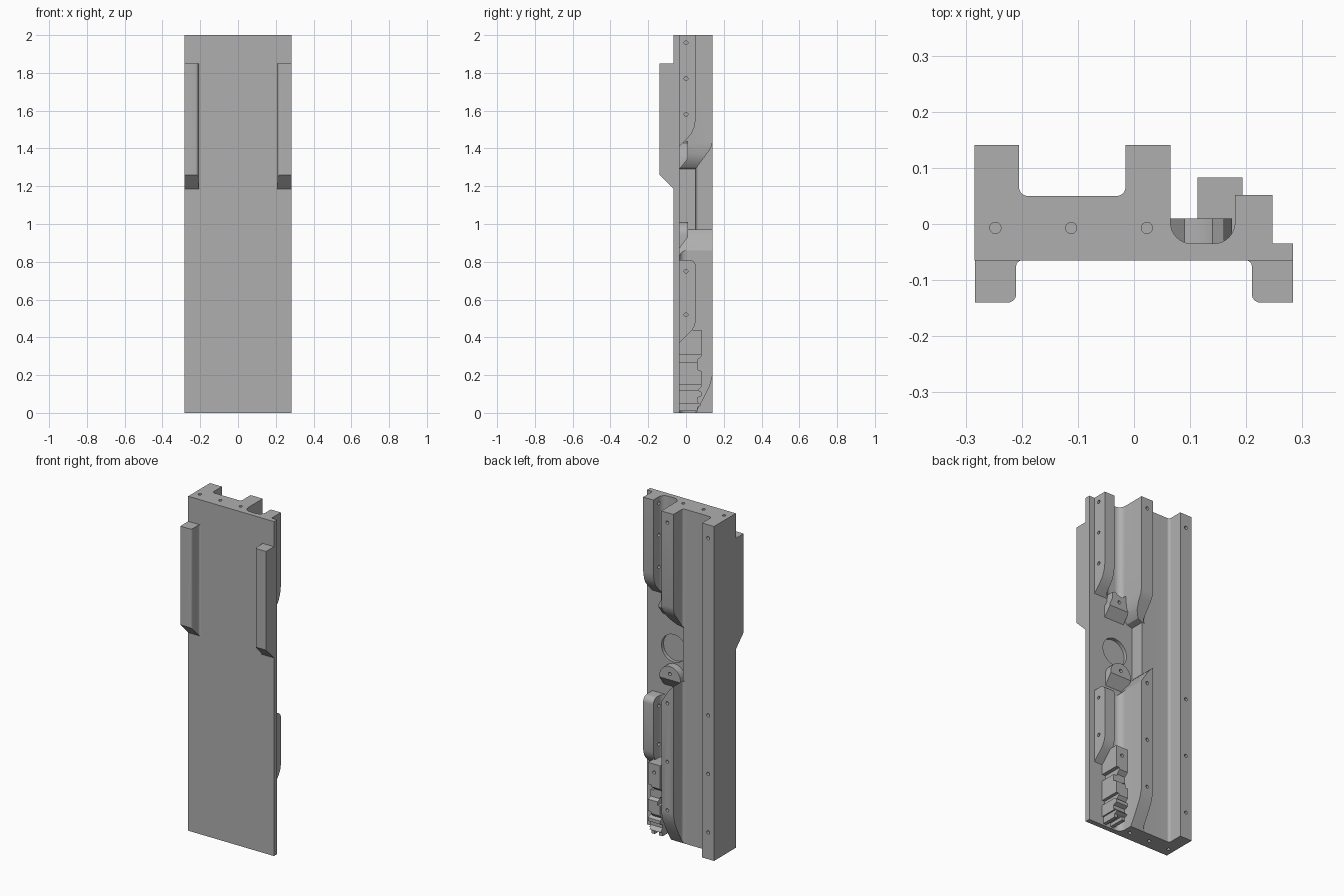
import bpy, bmesh, math
from mathutils import Matrix, Vector

if "Cube" in bpy.data.objects:
    bpy.data.objects.remove(bpy.data.objects["Cube"])

grey = bpy.data.materials.new("plain grey")
grey.diffuse_color = (0.43, 0.43, 0.43, 1)
grey.use_nodes = True
grey.node_tree.nodes["Principled BSDF"].inputs["Base Color"].default_value = grey.diffuse_color


def arc(cx, cy, r, a0, a1, n=8):
    return [(cx + r * math.cos(math.radians(a0 + (a1 - a0) * i / n)),
             cy + r * math.sin(math.radians(a0 + (a1 - a0) * i / n))) for i in range(n + 1)]


def finish(name, bm):
    bmesh.ops.recalc_face_normals(bm, faces=bm.faces)
    me = bpy.data.meshes.new(name)
    bm.to_mesh(me)
    bm.free()
    ob = bpy.data.objects.new(name, me)
    bpy.context.collection.objects.link(ob)
    me.materials.append(grey)
    return ob


def prism(name, pts, axis, a, b):
    """Extrude a 2D outline: axis x takes (y,z), y takes (x,z), z takes (x,y)."""
    place = {'x': lambda p, t: (t, p[0], p[1]),
             'y': lambda p, t: (p[0], t, p[1]),
             'z': lambda p, t: (p[0], p[1], t)}[axis]
    bm = bmesh.new()
    lo = [bm.verts.new(place(p, a)) for p in pts]
    hi = [bm.verts.new(place(p, b)) for p in pts]
    bm.faces.new(lo)
    bm.faces.new(hi[::-1])
    for i in range(len(pts)):
        j = (i + 1) % len(pts)
        bm.faces.new((lo[i], lo[j], hi[j], hi[i]))
    return finish(name, bm)


def boolean(ob, tool, op):
    m = ob.modifiers.new("cut", 'BOOLEAN')
    m.operation, m.object, m.solver = op, tool, 'EXACT'
    bpy.context.view_layer.objects.active = ob
    bpy.ops.object.modifier_apply(modifier=m.name)
    bpy.data.objects.remove(tool)


def drill(ob, spots, axis, r=0.01, depth=0.04, r2=None):
    """Blind or through holes centred on the given points."""
    rot = {'x': Matrix.Rotation(math.pi / 2, 4, 'Y'),
           'y': Matrix.Rotation(math.pi / 2, 4, 'X'), 'z': Matrix()}[axis]
    bm = bmesh.new()
    for s in spots:
        bmesh.ops.create_cone(bm, cap_ends=True, segments=16 if r < 0.05 else 48, radius1=r,
                              radius2=r2 or r, depth=2 * depth,
                              matrix=Matrix.Translation(Vector(s)) @ rot)
    boolean(ob, finish("drill", bm), 'DIFFERENCE')


# Main body: front plate, raised floor and full-height left wall
body = prism("main_body",
             [(-.284, -.065), (.283, -.065), (.283, -.035), (-.015, -.035), (-.015, .05)]
             + arc(-.189, .066, .016, 270, 180) + [(-.205, .141), (-.284, .141)], 'z', 0, 2)
drill(body, [(x, -.007, z) for x in (-.247, -.112) for z in (0, 2)], 'z')
drill(body, [(-.245, .141, z) for z in (1.92, .86, .51, .16)], 'y')
drill(body, [(.105, -.035, 1.1)], 'y', .082, .02)          # round recess

# Middle ridge, split in two around the round recess
ridge_section = ([(-.015, -.035), (-.015, .05)] + arc(-.031, .066, .016, 270, 360)
                 + [(-.015, .141), (.065, .141)] + arc(.103, .003, .038, 180, 270))


def ridge(name, z0, z1, side, plan, holes, end):
    ob = prism(name, ridge_section, 'z', z0, z1)
    boolean(ob, prism("side_cut", side, 'x', -.2, .3), 'INTERSECT')
    boolean(ob, prism("plan_cut", plan, 'y', -.2, .3), 'INTERSECT')
    drill(ob, [(.025, .141, z) for z in holes], 'y')
    drill(ob, [(.023, -.007, end)], 'z')
    return ob


ridge("upper_ridge", 1.25, 2,
      [(-.1, 1.2), (.0, 1.2), (.05, 1.29), (.12, 1.385), (.135, 1.41), (.141, 1.44),
       (.2, 1.5), (.2, 2.1), (-.1, 2.1)],
      [(-.1, 1.285), (-.015, 1.29), (.02, 1.30), (.045, 1.33), (.06, 1.37), (.066, 1.43),
       (.15, 1.44), (.15, 2.1), (-.1, 2.1)], [1.94], 2)
ridge("lower_ridge", 0, 1,
      [(-.1, -.1), (.03, -.1), (.05, .0), (.09, .07), (.125, .14), (.141, .2),
       (.2, .3), (.2, 1.1), (-.1, 1.1)],
      [(-.1, -.1), (.15, -.1), (.15, .81), (.1, .825), (.065, .86), (.04, .9), (.01, .945),
       (-.015, .97), (-.1, .975)], [.86, .51, .22], 0)

# Right wall, two lengths with sloped and rounded ends
wall_section = ([(.247, -.035), (.247, .052), (.18, .052)]
                + arc(.142, .003, .038, 0, -90))
walls = {
    "upper_right_wall": ([(-.1, 1.41), (-.035, 1.41), (.005, 1.45), (.03, 1.48), (.045, 1.515),
                          (.052, 1.56), (.1, 1.6), (.1, 2.1), (-.1, 2.1)], 1.3, 2,
                         (1.96, 1.77, 1.58)),
    "lower_right_wall": ([(-.1, .37), (-.035, .37), (.03, .435), (.045, .46), (.052, .49)]
                         + arc(.017, .775, .035, 0, 90) + [(-.1, .81)], .3, .9, (.75, .52)),
}
for name, (side, z0, z1, holes) in walls.items():
    ob = prism(name, wall_section, 'z', z0, z1)
    boolean(ob, prism("side_cut", side, 'x', 0, .4), 'INTERSECT')
    drill(ob, [(.21, 0, z) for z in holes], 'x', .01, .1)

# Two bosses above and below the recess, each with a screw hole
boss = prism("lower_boss", [(.03, .8), (.17, .8)] + arc(.1, .94, .07, 0, 180, 16), 'y', -.035, .01)
boolean(boss, prism("side_cut", [(-.1, 1.1), (.1, 1.1), (.1, .93), (.01, .93), (-.035, .87),
                                 (-.1, .87)], 'x', -.1, .4), 'INTERSECT')
drill(boss, [(.1, .01, .965)], 'y', .01, .03)
boss = prism("upper_boss", [(.045, 1.29), (.175, 1.29), (.175, 1.36), (.16, 1.39), (.16, 1.43),
                            (.14, 1.44), (.12, 1.425), (.09, 1.42), (.065, 1.44), (.045, 1.42)],
             'y', -.035, .01)
boolean(boss, prism("side_cut", [(-.1, 1.5), (.1, 1.5), (.1, 1.345), (.01, 1.345), (-.035, 1.29),
                                 (-.1, 1.2)], 'x', -.1, .4), 'INTERSECT')
drill(boss, [(.11, .01, 1.385)], 'y', .01, .03)

# Notched bracket in the lower channel
bracket = prism("notched_bracket",
                [(-.035, .01), (.06, .01), (.06, .03), (.08, .04), (.06, .06), (.06, .08),
                 (.083, .09), (.083, .11), (.065, .12), (.083, .14), (.083, .22), (.06, .23),
                 (.06, .28), (.083, .3), (.083, .44), (-.035, .44)], 'x', .113, .193)
boolean(bracket, prism("outline_cut",
                       [(.1, .0), (.135, .0), (.135, .03), (.165, .03), (.165, .0), (.185, .0),
                        (.185, .05), (.2, .05), (.2, .12), (.175, .12), (.175, .15), (.2, .15),
                        (.2, .27), (.17, .27), (.17, .31), (.2, .31), (.2, .5), (.1, .5),
                        (.1, .24), (.13, .24), (.13, .2), (.1, .2)], 'y', -.1, .2), 'INTERSECT')
drill(bracket, [(.153, .083, .39)], 'y')

# Front rails with rounded inner corner and sloped lower end
for s, name in ((-1, "left_front_rail"), (1, "right_front_rail")):
    outline = ([(.2835, -.065), (.2835, -.14)] + arc(.225, -.125, .015, 270, 180, 6)
               + arc(.2, -.075, .01, 0, 90, 6))
    ob = prism(name, [(s * x, y) for x, y in outline], 'z', 1.1, 1.85)
    boolean(ob, prism("side_cut", [(-.2, 1.32), (-.14, 1.26), (-.065, 1.185), (0, 1.12), (0, 2),
                                   (-.2, 2)], 'x', -.5, .5), 'INTERSECT')

# Smooth the fillets, keep the edges sharp
for ob in bpy.context.collection.objects:
    ob.select_set(True)
    bpy.context.view_layer.objects.active = ob
bpy.ops.object.shade_smooth_by_angle(angle=math.radians(30))
